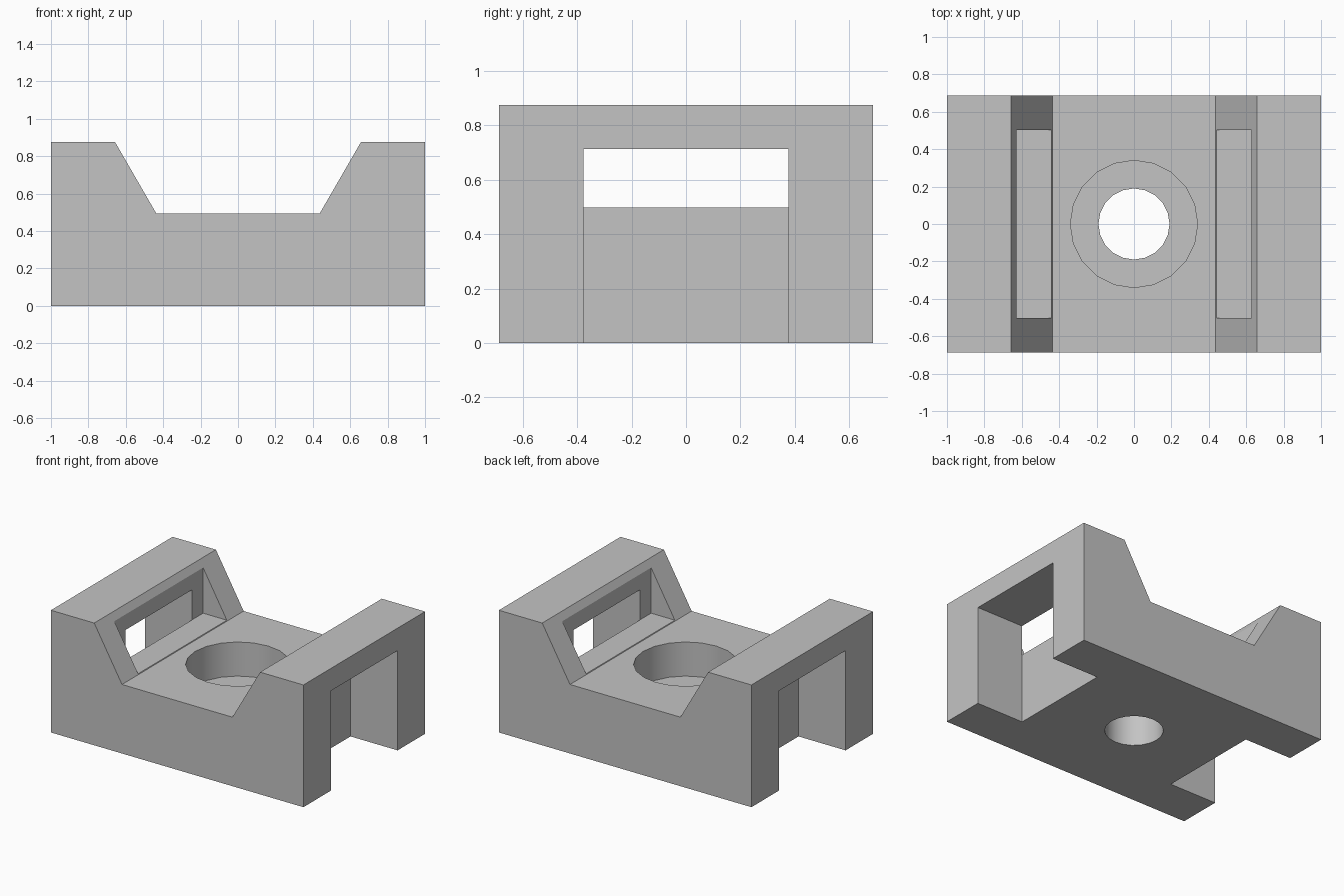
import bpy
import bmesh

cube = bpy.data.objects.get("Cube")
if cube:
    bpy.data.objects.remove(cube, do_unlink=True)

DEPTH = 0.688      # half depth of the block
TOP = 0.875        # height of the two side walls
FLOOR = 0.494      # height of the saddle between them
WALL = 0.627       # x of the thin wall behind each slot

# Single plain grey
grey = bpy.data.materials.new("light_grey")
grey.use_nodes = True
colour = (0.55, 0.55, 0.55, 1)
grey.diffuse_color = colour
grey.node_tree.nodes["Principled BSDF"].inputs["Base Color"].default_value = colour


def extruded_profile(name, half, depth):
    """Mirror a half profile in xz about x = 0 and extrude it along y."""
    points = half + [(-x, z) for x, z in reversed(half)]
    bm = bmesh.new()
    face = bm.faces.new([bm.verts.new((x, -depth, z)) for x, z in points])
    moved = bmesh.ops.extrude_face_region(bm, geom=[face])["geom"]
    verts = [v for v in moved if isinstance(v, bmesh.types.BMVert)]
    bmesh.ops.translate(bm, verts=verts, vec=(0, 2 * depth, 0))
    bmesh.ops.recalc_face_normals(bm, faces=bm.faces[:])
    mesh = bpy.data.meshes.new(name)
    bm.to_mesh(mesh)
    bm.free()
    obj = bpy.data.objects.new(name, mesh)
    bpy.context.collection.objects.link(obj)
    return obj


def cut(target, cutter):
    """Subtract the cutter from the target, then discard the cutter."""
    cutter.hide_render = True
    mod = target.modifiers.new("cut", 'BOOLEAN')
    mod.operation = 'DIFFERENCE'
    mod.solver = 'EXACT'
    mod.object = cutter
    bpy.ops.object.select_all(action='DESELECT')
    bpy.context.view_layer.objects.active = target
    target.select_set(True)
    bpy.ops.object.modifier_apply(modifier=mod.name)
    bpy.data.objects.remove(cutter, do_unlink=True)


def box(x0, x1, half_y, z0, z1):
    bpy.ops.mesh.primitive_cube_add(size=1, location=((x0 + x1) / 2, 0, (z0 + z1) / 2))
    obj = bpy.context.object
    obj.scale = (abs(x1 - x0), 2 * half_y, z1 - z0)
    bpy.ops.object.transform_apply(location=True, scale=True)
    return obj


def cylinder(radius, z0, z1):
    bpy.ops.mesh.primitive_cylinder_add(vertices=20, radius=radius, depth=z1 - z0,
                                        location=(0, 0, (z0 + z1) / 2))
    return bpy.context.object


# Saddle-shaped block with sloping inner walls
block = extruded_profile("mount_block", [(1, 0), (1, TOP), (0.657, TOP), (0.437, FLOOR)], DEPTH)
block.data.materials.append(grey)

for side in (1, -1):
    # Recess in the sloping wall, then the outer slot that opens into it
    cut(block, box(side * 0.3, side * (WALL + 0.001), 0.502, 0.499, 0.95))
    cut(block, box(side * WALL, side * 1.1, 0.377, -0.1, 0.714))

# Stepped screw hole
cut(block, cylinder(0.34, 0.25, 0.7))
cut(block, cylinder(0.19, -0.1, 0.4))

# Smooth the hole walls only
bpy.ops.object.select_all(action='DESELECT')
block.select_set(True)
bpy.context.view_layer.objects.active = block
bpy.ops.object.shade_smooth_by_angle(angle=0.5)
